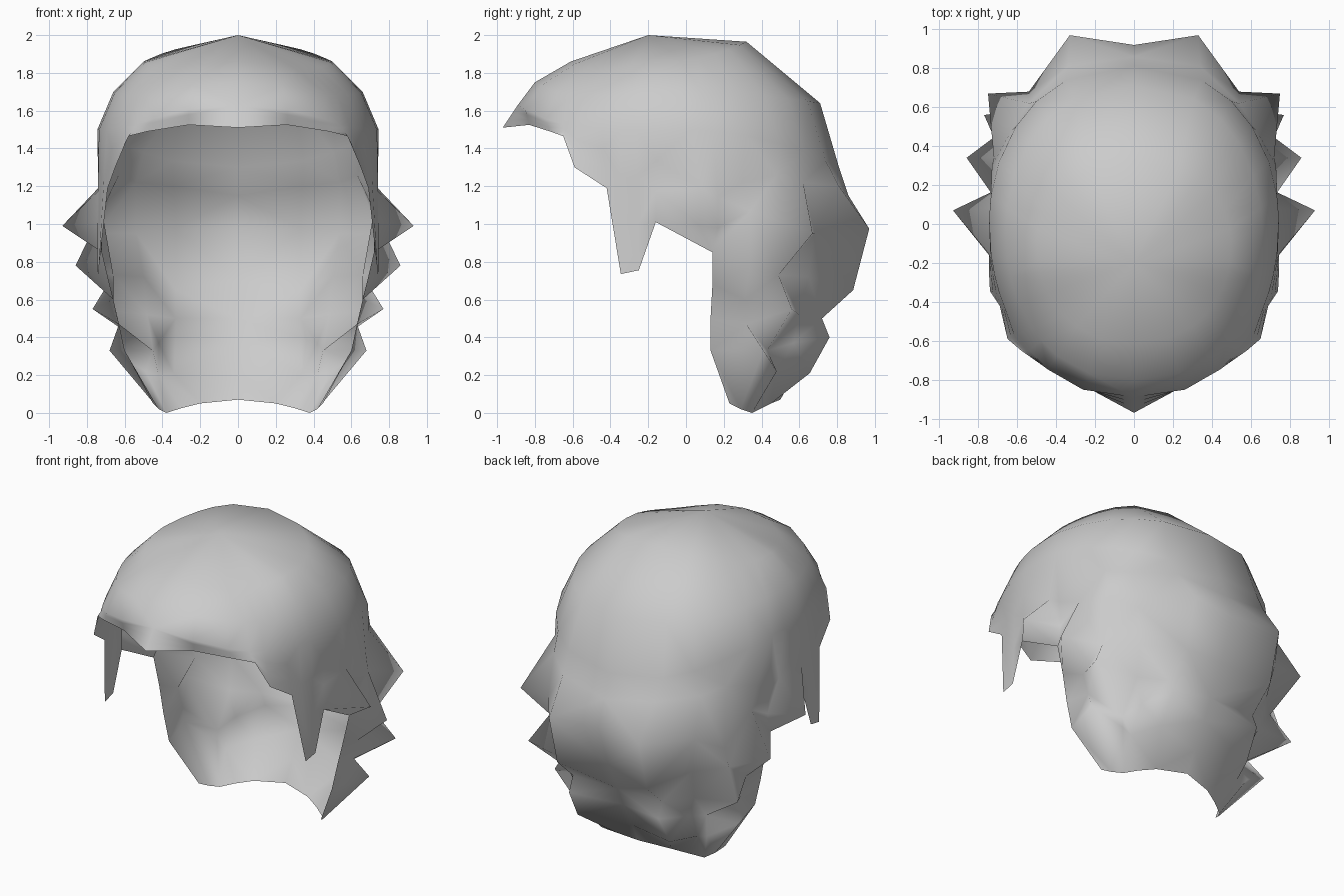
import bpy
import bmesh
from math import sin, cos, radians
from mathutils import Vector

cube = bpy.data.objects.get("Cube")
if cube:
    bpy.data.objects.remove(cube, do_unlink=True)

# Single hair colour
hair = bpy.data.materials.new("hair_grey")
hair.use_nodes = True
grey = (0.6, 0.6, 0.6, 1)
hair.diffuse_color = grey
hair.node_tree.nodes["Principled BSDF"].inputs["Base Color"].default_value = grey

# Oval rings over the skull: width, middle, front, back, heights front, side, back
crown_rings = [
    (0.50, -0.10, 0.51, 0.42, 1.86, 1.86, 1.965),
    (0.66, -0.05, 0.75, 0.76, 1.75, 1.70, 1.64),
    (0.745, 0, 0.89, 0.81, 1.63, 1.50, 1.30),
]


def ring_point(ring, angle):
    """Point on an oval ring; angle 0 is the front and 180 the back."""
    width, middle, front, back, z_front, z_side, z_back = ring
    c, s = cos(radians(angle)), sin(radians(angle))
    x = width * s ** 0.85 if angle < 180 else 0
    if angle < 90:
        # The brow corners sag a little
        sag = 0.04 * sin(radians(angle * 2)) ** 2
        z = z_side + (z_front - z_side) * c * c - sag
        return Vector((x, middle - front * c, z))
    return Vector((x, middle - back * c, z_side + (z_back - z_side) * c * c))


# Forehead and sideburn edge: angle on the rings, then the lowest point
fringe = [
    (0, (0, -0.97, 1.51)),
    (17, (0.26, -0.83, 1.525)),
    (33, (0.48, -0.72, 1.49)),
    (43, (0.58, -0.65, 1.465)),
    (50, (0.65, -0.59, 1.3)),
    (60, (0.69, -0.42, 1.19)),
    (67, (0.74, -0.345, 0.735)),
    (73, (0.745, -0.25, 0.755)),
    (80, (0.745, -0.16, 1.01)),
]

# Locks run downwards from the skull rings and zigzag out to their tips
temple_lock = [(0.74, 0.08, 1.19), (0.93, 0.07, 0.99), (0.72, 0.14, 0.85)]
ear_edge = [
    (0.735, 0.17, 1.14), (0.72, 0.17, 0.98), (0.72, 0.14, 0.85),
    (0.68, 0.14, 0.68), (0.64, 0.13, 0.5), (0.6, 0.13, 0.33), (0.45, 0.23, 0.05),
]
side_lock = [
    (0.73, 0.30, 1.22), (0.72, 0.34, 1.07), (0.86, 0.34, 0.78),
    (0.66, 0.31, 0.6), (0.63, 0.32, 0.47), (0.68, 0.41, 0.33), (0.42, 0.29, 0.02),
]
corner_lock = [
    (0.63, 0.48, 1.26), (0.75, 0.67, 0.95), (0.66, 0.49, 0.73),
    (0.77, 0.56, 0.55), (0.45, 0.43, 0.33), (0.49, 0.48, 0.22), (0.38, 0.35, 0),
]
corner_hollow = [
    (0.54, 0.62, 1.22), (0.54, 0.68, 0.95), (0.50, 0.65, 0.72),
    (0.48, 0.60, 0.52), (0.42, 0.57, 0.37), (0.42, 0.47, 0.2), (0.3, 0.4, 0.025),
]
back_lock = [
    (0.34, 0.81, 1.2), (0.33, 0.97, 0.975), (0.33, 0.885, 0.65),
    (0.33, 0.72, 0.5), (0.33, 0.76, 0.4), (0.34, 0.655, 0.21), (0.2, 0.45, 0.05),
]
nape = [
    (0, 0.86, 1.15), (0, 0.92, 0.98), (0, 0.82, 0.7),
    (0, 0.72, 0.5), (0, 0.66, 0.37), (0, 0.57, 0.2), (0, 0.5, 0.07),
]
locks = [
    (92, temple_lock), (100, ear_edge), (113, side_lock), (128, corner_lock),
    (141, corner_hollow), (156, back_lock), (180, nape),
]

# Columns of points from the crown to the lower edge
columns = []
for angle, edge in fringe:
    points = [ring_point(ring, angle) for ring in crown_rings]
    low = points[-1]
    points += [low.lerp(Vector(edge), step / 3) for step in (1, 2, 3)]
    columns.append(points)
for angle, lock in locks:
    points = [ring_point(ring, angle) for ring in crown_rings]
    columns.append(points + [Vector(p) for p in lock])

# Left half of the hair, skinned between neighbouring columns
bm = bmesh.new()
pole = bm.verts.new((0, -0.2, 2))
columns = [[bm.verts.new(p) for p in points] for points in columns]
for left, right in zip(columns, columns[1:]):
    bm.faces.new((pole, left[0], right[0]))
    for row in range(min(len(left), len(right)) - 1):
        bm.faces.new((left[row], left[row + 1], right[row + 1], right[row]))
bmesh.ops.remove_doubles(bm, verts=bm.verts, dist=0.001)
bmesh.ops.recalc_face_normals(bm, faces=bm.faces)
bmesh.ops.triangulate(bm, faces=bm.faces, quad_method="SHORT_EDGE")

mesh = bpy.data.meshes.new("hair")
bm.to_mesh(mesh)
bm.free()
mesh.materials.append(hair)
for face in mesh.polygons:
    face.use_smooth = True
wig = bpy.data.objects.new("hair", mesh)
bpy.context.collection.objects.link(wig)
mirror = wig.modifiers.new("mirror", "MIRROR")
mirror.use_clip = True
mirror.merge_threshold = 0.002
